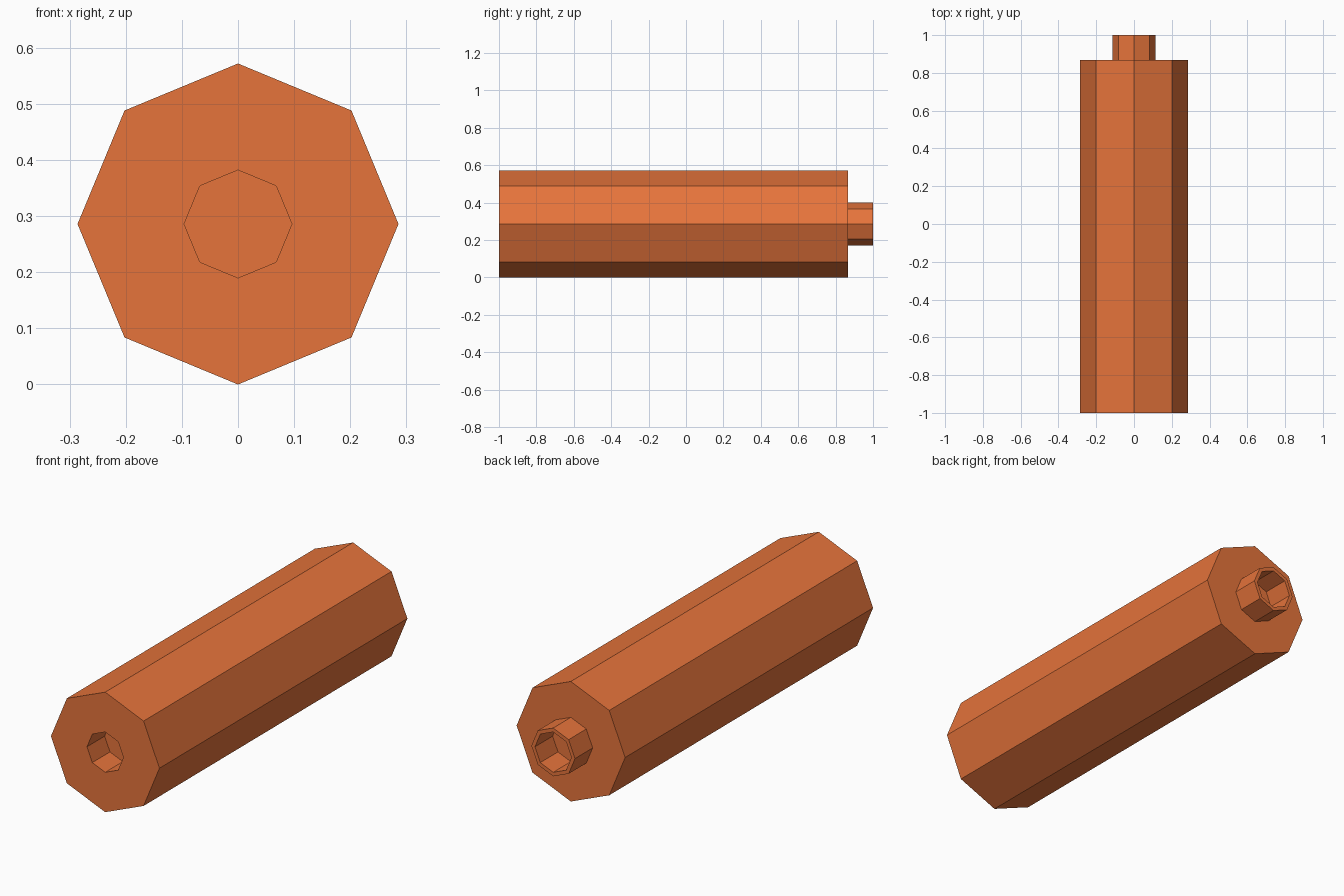
import bpy
import bmesh
from math import cos, sin, tau

cube = bpy.data.objects.get("Cube")
if cube:
    bpy.data.objects.remove(cube)

SIDES = 8
BODY_R, PEG_R, HOLE_R = 0.286, 0.115, 0.096
FRONT, SHOULDER, BACK = -1.0, 0.867, 1.0
SOCKET_DEPTH = BACK - SHOULDER

orange = bpy.data.materials.new("burnt orange")
orange.use_nodes = True
color = (0.79, 0.175, 0.044, 1)
orange.diffuse_color = color
orange.node_tree.nodes["Principled BSDF"].inputs["Base Color"].default_value = color


def octagonal_lathe(name, profile):
    """Turn (radius, y) points into a closed flat-sided solid around the y axis."""
    bm = bmesh.new()
    rings = []
    for radius, y in profile:
        angles = [tau * i / SIDES for i in range(SIDES)]
        rings.append([bm.verts.new((radius * cos(a), y, BODY_R + radius * sin(a)))
                      for a in angles])
    for a, b in zip(rings, rings[1:]):
        for i in range(SIDES):
            j = (i + 1) % SIDES
            bm.faces.new((a[i], a[j], b[j], b[i]))
    bm.faces.new(rings[0])
    bm.faces.new(rings[-1])
    bmesh.ops.recalc_face_normals(bm, faces=bm.faces)
    mesh = bpy.data.meshes.new(name)
    bm.to_mesh(mesh)
    bm.free()
    mesh.materials.append(orange)
    obj = bpy.data.objects.new(name, mesh)
    bpy.context.collection.objects.link(obj)
    return obj


# Front socket, long body, shoulder and hollow rear peg in one profile
octagonal_lathe("octagonal_rod", [
    (HOLE_R, FRONT + SOCKET_DEPTH),
    (HOLE_R, FRONT),
    (BODY_R, FRONT),
    (BODY_R, SHOULDER),
    (PEG_R, SHOULDER),
    (PEG_R, BACK),
    (HOLE_R, BACK),
    (HOLE_R, SHOULDER),
])
